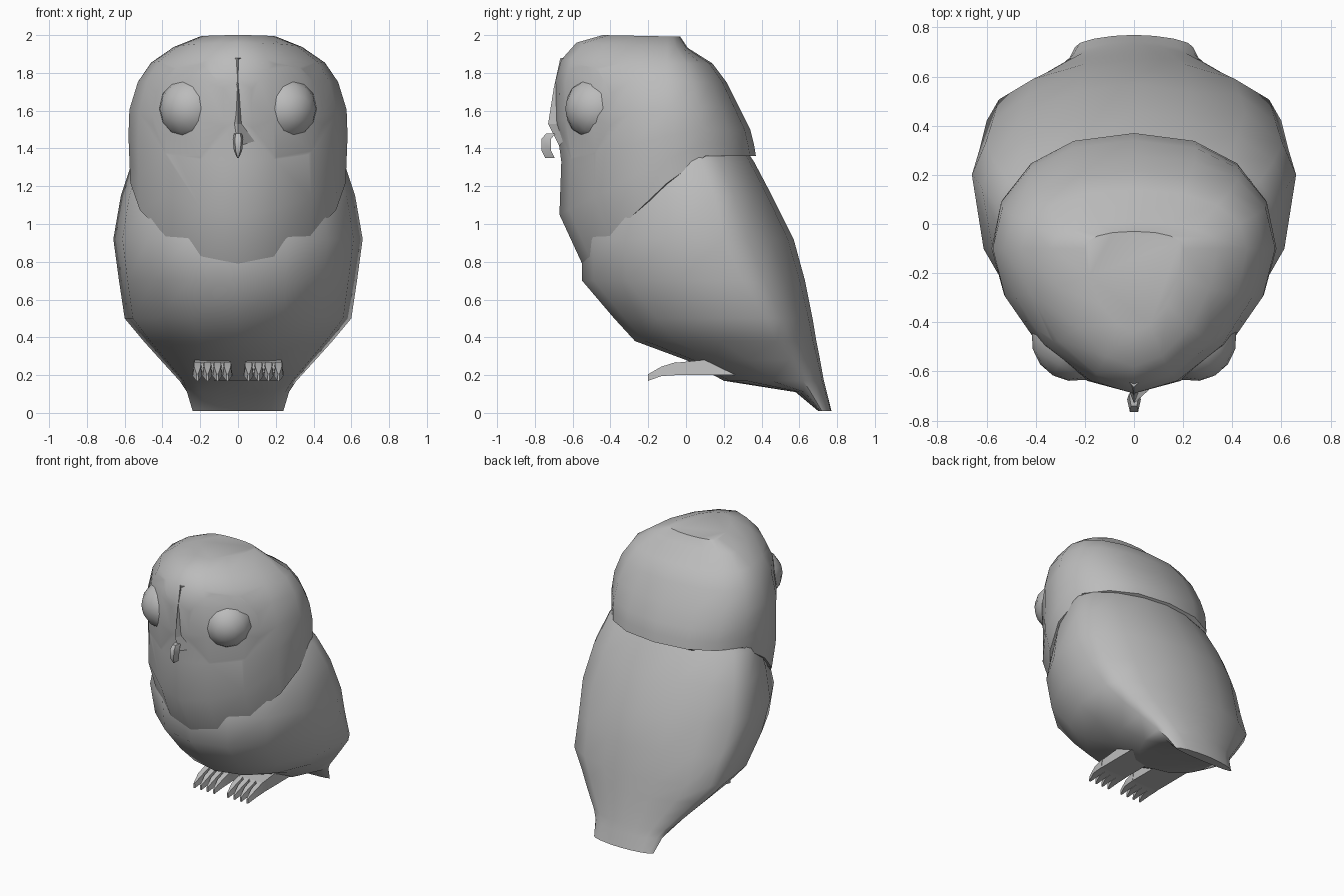
import bpy, bmesh, math
from mathutils import Vector, Matrix

cube = bpy.data.objects.get("Cube")
if cube:
    bpy.data.objects.remove(cube, do_unlink=True)

grey = bpy.data.materials.new("plain_grey")
grey.use_nodes = True
COLOUR = (0.5, 0.5, 0.5, 1)
grey.diffuse_color = COLOUR
grey.node_tree.nodes["Principled BSDF"].inputs["Base Color"].default_value = COLOUR


def finish(name, bm, angle=40):
    """Turn a bmesh into a named, shaded object."""
    bmesh.ops.recalc_face_normals(bm, faces=bm.faces)
    mesh = bpy.data.meshes.new(name)
    bm.to_mesh(mesh)
    bm.free()
    mesh.materials.append(grey)
    obj = bpy.data.objects.new(name, mesh)
    bpy.context.collection.objects.link(obj)
    if angle:
        shade(obj, angle)
    return obj


def shade(obj, angle):
    bpy.ops.object.select_all(action='DESELECT')
    obj.select_set(True)
    bpy.context.view_layer.objects.active = obj
    bpy.ops.object.shade_smooth_by_angle(angle=math.radians(angle))


def loft(bm, rings):
    """Skin closed rings of points and cap both ends."""
    loops = [[bm.verts.new(p) for p in ring] for ring in rings]
    for a, b in zip(loops, loops[1:]):
        n = len(a)
        for i in range(n):
            bm.faces.new((a[i], a[(i + 1) % n], b[(i + 1) % n], b[i]))
    bm.faces.new(loops[0])
    bm.faces.new(loops[-1])


def oval(z_front, z_back, y_front, y_back, y_mid, width, p_front, p_back, n=16):
    """Egg-shaped ring that may climb from front to back."""
    pts = []
    for i in range(n):
        a = 2 * math.pi * i / n
        s, c = math.sin(a), -math.cos(a)
        p, depth = (p_front, y_mid - y_front) if c < 0 else (p_back, y_back - y_mid)
        x = math.copysign(width * abs(s) ** p, s)
        y = y_mid + math.copysign(depth * abs(c) ** p, c)
        t = min(1, max(0, (y - y_front) / (0.05 - y_front))) if z_front != z_back else 0
        pts.append((x, y, z_front + (z_back - z_front) * t))
    return pts


# Body with tail: height, front, back, widest y, half width
bm = bmesh.new()
loft(bm, [oval(z, z, f, b, m, w, 0.95, 1.1) for z, f, b, m, w in (
    (0.01, 0.70, 0.77, 0.72, 0.24),
    (0.11, 0.58, 0.745, 0.66, 0.27),
    (0.17, 0.20, 0.73, 0.62, 0.31),
    (0.28, 0.00, 0.71, 0.55, 0.41),
    (0.38, -0.27, 0.69, 0.48, 0.50),
    (0.50, -0.38, 0.67, 0.42, 0.60),
    (0.70, -0.55, 0.63, 0.30, 0.63),
    (0.92, -0.55, 0.57, 0.20, 0.66),
    (1.15, -0.48, 0.455, 0.15, 0.62),
    (1.33, -0.35, 0.36, 0.08, 0.56),
    (1.45, -0.25, 0.28, 0.02, 0.45))])
finish("body", bm)

# Head: front height, back height, front, back, half width
bm = bmesh.new()
loft(bm, [oval(zf, zb, f, b, -0.1, w, 1.15, 0.88) for zf, zb, f, b, w in (
    (0.79, 1.36, -0.55, 0.37, 0.57),
    (1.05, 1.42, -0.67, 0.36, 0.575),
    (1.33, 1.50, -0.66, 0.34, 0.58),
    (1.55, 1.62, -0.69, 0.28, 0.575),
    (1.76, 1.75, -0.69, 0.215, 0.53),
    (1.87, 1.85, -0.66, 0.14, 0.46),
    (1.96, 1.93, -0.58, 0.01, 0.34),
    (2.00, 1.99, -0.44, -0.17, 0.20))])
head = finish("head", bm, 0)

# Eye sockets cut into the head, then the eyeballs
for side, label in ((1, "left"), (-1, "right")):
    outward = Vector((0.5 * side, -0.86, 0)).normalized()
    bm = bmesh.new()
    bmesh.ops.create_cone(bm, cap_ends=True, segments=8, radius1=0.17, radius2=0.38,
                          depth=0.22)
    turn = outward.to_track_quat('Z', 'Y').to_matrix().to_4x4()
    spot = Vector((0.27 * side, -0.51, 1.61)) + outward * 0.045
    bm.transform(Matrix.Translation(spot) @ turn @ Matrix.Rotation(math.pi / 8, 4, 'Z'))
    cutter = finish(label + "_socket_cutter", bm, 0)
    cutter.hide_render = True
    cut = head.modifiers.new("socket", 'BOOLEAN')
    cut.operation, cut.solver, cut.object = 'DIFFERENCE', 'EXACT', cutter
    bpy.context.view_layer.objects.active = head
    bpy.ops.object.modifier_apply(modifier=cut.name)
    bpy.data.objects.remove(cutter, do_unlink=True)

    bm = bmesh.new()
    bmesh.ops.create_uvsphere(bm, u_segments=12, v_segments=8, radius=0.175)
    bm.transform(Matrix.Translation((0.243 * side, -0.465, 1.61)) @ turn)
    finish(label + "_eye", bm, 60)
shade(head, 35)

# Nose bridge flaring down between the eyes
bm = bmesh.new()
loft(bm, [[(-w, back, z), (0, front, z), (w, back, z), (0, -0.4, z)]
          for z, w, front, back in (
    (1.88, 0.06, -0.665, -0.60), (1.72, 0.035, -0.70, -0.58),
    (1.53, 0.06, -0.73, -0.58), (1.33, 0.19, -0.63, -0.56))])
finish("nose_bridge", bm, 25)

# Hooked beak
bm = bmesh.new()
loft(bm, [[(-w, y + 0.05, z), (-w * 0.6, y, z), (w * 0.6, y, z), (w, y + 0.05, z)]
          for z, y, w in ((1.48, -0.74, 0.02), (1.45, -0.765, 0.028),
                          (1.39, -0.765, 0.022), (1.35, -0.745, 0.005))])
finish("beak", bm, 50)

# Feet, each a wedge with four pointed toes
for side, label in ((1, "left"), (-1, "right")):
    bm = bmesh.new()
    loft(bm, [[(side * 0.03, y, 0.2), (side * 0.24, y, 0.2),
               (side * 0.23, y, top), (side * 0.04, y, top)]
              for y, top in ((-0.06, 0.265), (0.14, 0.285), (0.26, 0.21))])
    for k in range(4):
        x = side * (0.056 + 0.053 * k)
        loft(bm, [[(x - w, y, low), (x + w, y, low), (x + w * 0.7, y, top), (x - w * 0.7, y, top)]
                  for y, w, low, top in ((-0.05, 0.027, 0.2, 0.27), (-0.13, 0.025, 0.195, 0.245),
                                         (-0.2, 0.006, 0.17, 0.205))])
    finish(label + "_foot", bm, 25)
